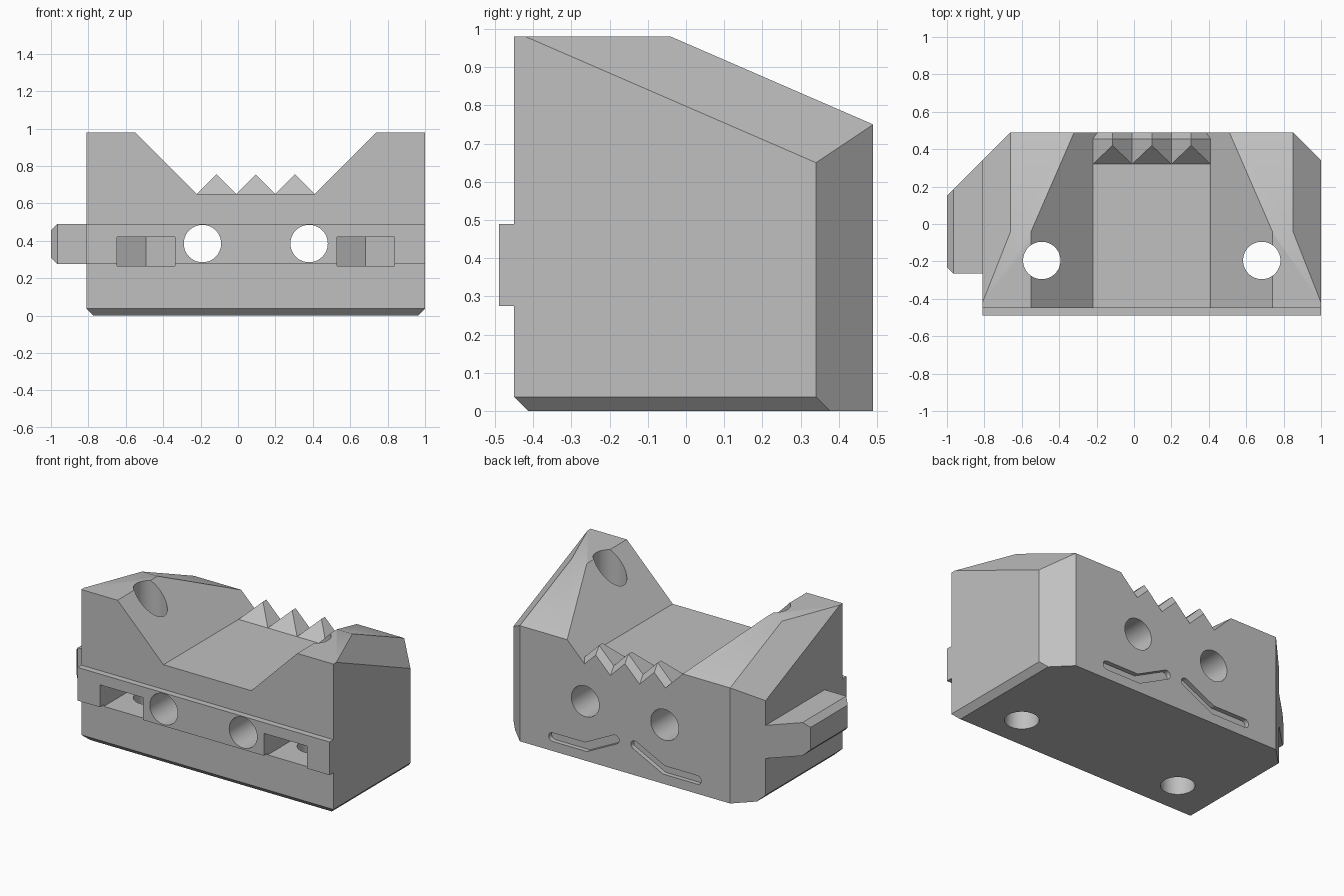
import bpy, bmesh, math
from mathutils import Vector

cube = bpy.data.objects.get("Cube")
if cube:
    bpy.data.objects.remove(cube, do_unlink=True)

grey = bpy.data.materials.new("plain grey")
grey.use_nodes = True
grey.diffuse_color = (0.53, 0.53, 0.53, 1)
grey.node_tree.nodes["Principled BSDF"].inputs["Base Color"].default_value = grey.diffuse_color


def finish(bm, name):
    bmesh.ops.recalc_face_normals(bm, faces=bm.faces)
    mesh = bpy.data.meshes.new(name)
    bm.to_mesh(mesh)
    bm.free()
    mesh.materials.append(grey)
    obj = bpy.data.objects.new(name, mesh)
    bpy.context.collection.objects.link(obj)
    return obj


def prism(points, axis, lo, hi):
    """Extrude a 2D outline along y or z."""
    bm = bmesh.new()
    rings = []
    for t in (lo, hi):
        rings.append([bm.verts.new((a, t, b) if axis == "y" else (a, b, t)) for a, b in points])
    low, high = rings
    bm.faces.new(low)
    bm.faces.new(high)
    n = len(points)
    for i in range(n):
        k = (i + 1) % n
        bm.faces.new((low[i], low[k], high[k], high[i]))
    bmesh.ops.recalc_face_normals(bm, faces=bm.faces)
    return bm


def slice_off(bm, co, normal):
    """Remove what lies beyond a plane and close the cut."""
    geom = bm.verts[:] + bm.edges[:] + bm.faces[:]
    bmesh.ops.bisect_plane(bm, geom=geom, plane_co=co, plane_no=Vector(normal).normalized(),
                           clear_outer=True, dist=1e-5)
    bmesh.ops.holes_fill(bm, edges=[e for e in bm.edges if e.is_boundary], sides=0)


def rect(a, b, c, d):
    return [(a, c), (b, c), (b, d), (a, d)]


def circle(x, y, r, n=48):
    return [(x + r * math.cos(math.tau * i / n), y + r * math.sin(math.tau * i / n)) for i in range(n)]


def combine(obj, tool, operation):
    mod = obj.modifiers.new("join", "BOOLEAN")
    mod.operation = operation
    mod.solver = "EXACT"
    mod.object = tool
    bpy.context.view_layer.objects.active = obj
    bpy.ops.object.modifier_apply(modifier=mod.name)
    bpy.data.objects.remove(tool, do_unlink=True)


# Main block with sloped top, chamfered rear corners and chamfered foot
MID, HALF, CH = 0.095, 0.905, 0.037
bm = prism(rect(MID - HALF, MID + HALF, -0.45, 0.49), "z", 0, 0.98)
slice_off(bm, (0, -0.04, 0.98), (0, 0.434, 1))
slice_off(bm, (0, -0.45 + CH, 0), (0, -1, -1))
for s in (-1, 1):
    inner = MID + s * (HALF - 0.15)
    slice_off(bm, (inner, -0.04, 0.98), (s * 1.1, 0.434, 1))
    slice_off(bm, (inner, 0.49, 0), (s, 1, 0))
    slice_off(bm, (MID + s * (HALF - CH), 0, 0), (s, 0, -1))
body = finish(bm, "jaw_block")

# Raised rail along the front
combine(body, finish(prism(rect(MID - HALF, MID + HALF, -0.49, -0.40), "z", 0.275, 0.49), "front_rail"), "UNION")

# Side tab with a chamfered end
outline = [(-0.7, -0.265), (-0.965, -0.265), (-1, -0.23), (-1, 0.15), (-0.81, 0.34), (-0.7, 0.3)]
bm = prism(outline, "z", 0.275, 0.49)
slice_off(bm, (-0.965, 0, 0.49), (-1, 0, 1))
slice_off(bm, (-0.965, 0, 0.275), (-1, 0, -1))
combine(body, finish(bm, "side_tab"), "UNION")

# V channel whose floor rises into three teeth at the rear
bm = bmesh.new()
STEP, FLOOR, LEFT = 0.105, 0.65, -0.22
rows = []
for y, height, drop in [(-0.6, 0, 0), (0.32, 0, 0), (0.42, STEP, 0), (0.455, STEP, 0),
                        (0.49, STEP, 0.05), (0.525, STEP, 0.10)]:
    u = drop / 2
    pts = [(LEFT + u, FLOOR - u)]
    pts += [(LEFT + STEP * i, FLOOR - drop + height * (i % 2)) for i in range(1, 6)]
    pts += [(LEFT + STEP * 6 - u, FLOOR - u), (LEFT + STEP * 6 + 0.55, 1.2), (LEFT - 0.55, 1.2)]
    rows.append([bm.verts.new((x, y, z)) for x, z in pts])
for a, b in zip(rows, rows[1:]):
    for j in range(len(a)):
        k = (j + 1) % len(a)
        if j % 2:
            bm.faces.new((a[j], a[k], b[j]))
            bm.faces.new((a[k], b[k], b[j]))
        else:
            bm.faces.new((a[j], a[k], b[k]))
            bm.faces.new((a[j], b[k], b[j]))
bm.faces.new(rows[0])
bm.faces.new(rows[-1])
combine(body, finish(bm, "channel_cutter"), "DIFFERENCE")


def groove(path, r, n=8):
    """Outline of a bent slot with round ends."""
    p = [Vector(q) for q in path]
    d0, d1 = (p[1] - p[0]).normalized(), (p[2] - p[1]).normalized()
    miter = (d0 + d1).normalized()
    side = Vector((-miter.y, miter.x)) * r / miter.dot(d0)

    def cap(c, d):
        base = math.atan2(d.y, d.x) - math.pi / 2
        return [(c.x + r * math.cos(base + math.pi * i / n),
                 c.y + r * math.sin(base + math.pi * i / n)) for i in range(n + 1)]
    return cap(p[2], d1) + [tuple(p[1] + side)] + cap(p[0], -d0) + [tuple(p[1] - side)]


# Bolt holes, nut pockets and rear grooves on both sides
for s in (-1, 1):
    hole_x = MID + s * 0.285
    post_x = MID + s * 0.588
    tools = [
        prism(circle(hole_x, 0.385, 0.1), "y", -0.7, 0.7),
        prism(circle(post_x, -0.195, 0.1), "z", -0.2, 1.2),
        prism([(post_x - 0.155, -0.6), (post_x + 0.155, -0.6), (post_x + 0.155, -0.105),
               (post_x, -0.016), (post_x - 0.155, -0.105)], "z", 0.265, 0.42),
        prism(groove([(MID + s * 0.07, 0.195), (MID + s * 0.28, 0.09), (MID + s * 0.52, 0.09)], 0.028),
              "y", 0.46, 0.6),
    ]
    for tool in tools:
        combine(body, finish(tool, "cutter"), "DIFFERENCE")

# Smooth bores, crisp edges
bpy.ops.object.select_all(action="DESELECT")
body.select_set(True)
bpy.context.view_layer.objects.active = body
bpy.ops.object.shade_smooth_by_angle(angle=math.radians(25))
